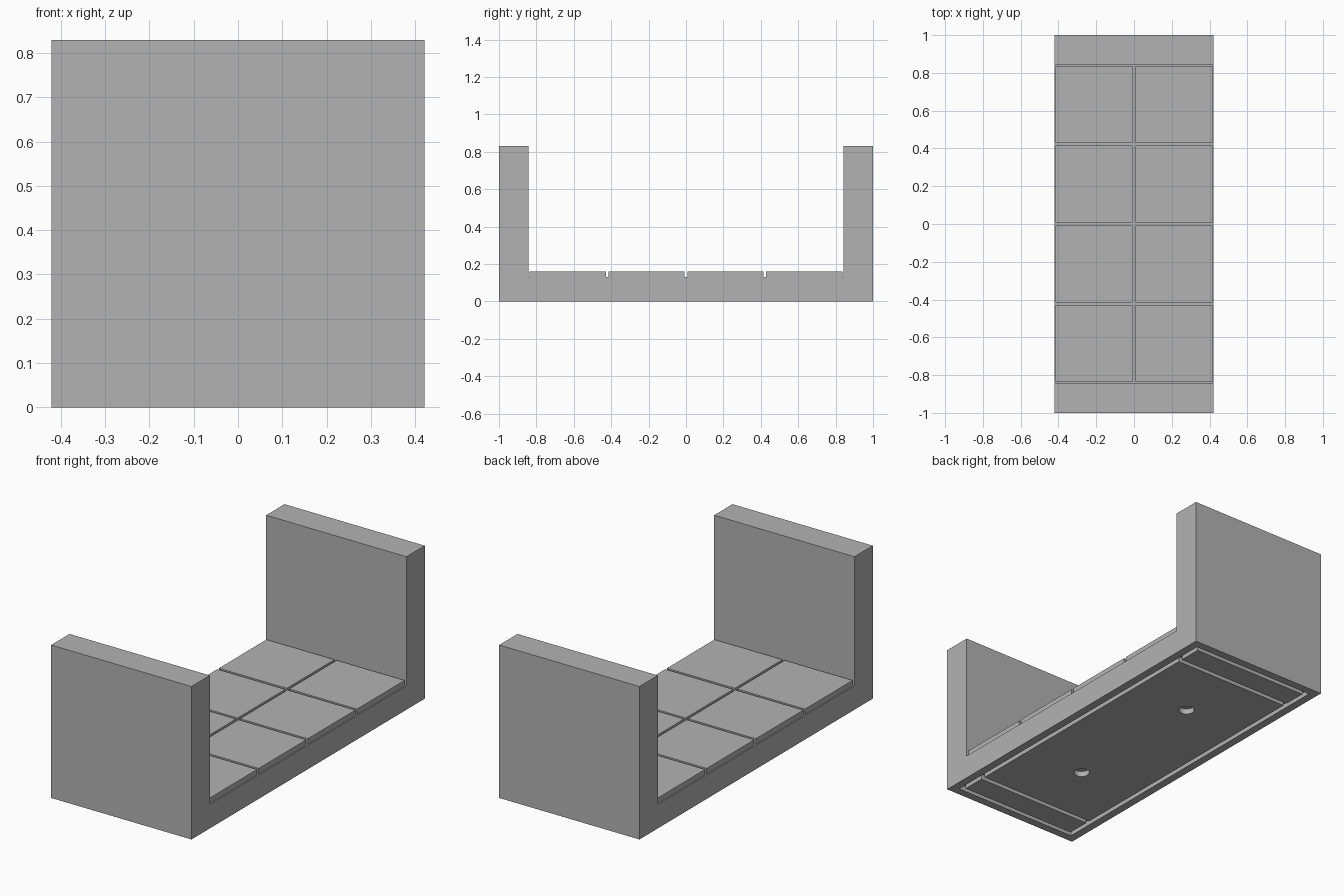
import bpy, bmesh

HALF_W, HALF_L, HEIGHT = 0.421, 1.0, 0.83
WALL_IN, FLOOR_Z, TILE_TOP = 0.843, 0.13, 0.16
UNIT, GAP = 0.4215, 0.014
GROOVE, DEPTH, INSET = 0.024, 0.03, 0.044

cube = bpy.data.objects.get("Cube")
if cube:
    bpy.data.objects.remove(cube)

grey = bpy.data.materials.new("plain_grey")
grey.use_nodes = True
grey.diffuse_color = (0.45, 0.45, 0.45, 1)
grey.node_tree.nodes["Principled BSDF"].inputs["Base Color"].default_value = grey.diffuse_color


def to_object(bm, name):
    """Turn a bmesh into a grey object with outward normals."""
    bmesh.ops.recalc_face_normals(bm, faces=bm.faces)
    mesh = bpy.data.meshes.new(name)
    bm.to_mesh(mesh)
    bm.free()
    mesh.materials.append(grey)
    ob = bpy.data.objects.new(name, mesh)
    bpy.context.scene.collection.objects.link(ob)
    return ob


def extrude(bm, vec):
    """Extrude all faces along a vector into a closed solid."""
    ext = bmesh.ops.extrude_face_region(bm, geom=bm.faces[:])
    verts = [g for g in ext["geom"] if isinstance(g, bmesh.types.BMVert)]
    bmesh.ops.translate(bm, verts=verts, vec=vec)


def solid(bm):
    """Close off a flat region: keep its original faces as the start cap."""
    bmesh.ops.recalc_face_normals(bm, faces=bm.faces)


# U-shaped body: floor slab with an upright wall at each end
bm = bmesh.new()
half = [(WALL_IN, FLOOR_Z), (WALL_IN, HEIGHT), (HALF_L, HEIGHT), (HALF_L, 0)]
profile = half + [(-y, z) for y, z in reversed(half)]
bm.faces.new([bm.verts.new((-HALF_W, y, z)) for y, z in profile])
extrude(bm, (2 * HALF_W, 0, 0))
body = to_object(bm, "floor_and_end_walls")

# Cutter for the underside grooves: a ring plus a cross channel near each end
xo, yo, yc = HALF_W - INSET, HALF_L - INSET, 0.805
xs = [-xo, -xo + GROOVE, xo - GROOVE, xo]
ys_half = [yc - GROOVE, yc, yo - GROOVE, yo]
ys = [-y for y in reversed(ys_half)] + ys_half
bm = bmesh.new()
grid = [[bm.verts.new((x, y, -0.02)) for x in xs] for y in ys]
for j in range(len(ys) - 1):
    for i in range(len(xs) - 1):
        if i != 1 or j % 2 == 0 and j in (0, 2, 4, 6):
            bm.faces.new((grid[j][i], grid[j][i + 1], grid[j + 1][i + 1], grid[j + 1][i]))
extrude(bm, (0, 0, DEPTH + 0.02))
cutters = [to_object(bm, "groove_cutter")]

# Cutters for the two round holes in the underside
for side in (-1, 1):
    bm = bmesh.new()
    bmesh.ops.create_cone(bm, cap_ends=True, segments=32, radius1=0.04, radius2=0.04,
                          depth=2 * DEPTH)
    bmesh.ops.translate(bm, verts=bm.verts, vec=(0, side * UNIT, 0))
    cutters.append(to_object(bm, "hole_cutter"))

# Carve the underside, then drop the cutters
for cutter in cutters:
    cutter.hide_render = True
    mod = body.modifiers.new("carve", 'BOOLEAN')
    mod.operation = 'DIFFERENCE'
    mod.solver = 'EXACT'
    mod.object = cutter
bpy.context.view_layer.update()
carved = bpy.data.meshes.new_from_object(
    body.evaluated_get(bpy.context.evaluated_depsgraph_get()))
body.modifiers.clear()
body.data = carved
for cutter in cutters:
    bpy.data.objects.remove(cutter)

# Floor tiles, two across and four along
size = UNIT - GAP
for col in (-0.5, 0.5):
    for row in (-1.5, -0.5, 0.5, 1.5):
        bm = bmesh.new()
        bmesh.ops.create_cube(bm, size=1)
        bmesh.ops.scale(bm, verts=bm.verts, vec=(size, size, TILE_TOP - FLOOR_Z))
        bmesh.ops.translate(bm, verts=bm.verts,
                            vec=(col * UNIT, row * UNIT, (TILE_TOP + FLOOR_Z) / 2))
        to_object(bm, "floor_tile")
